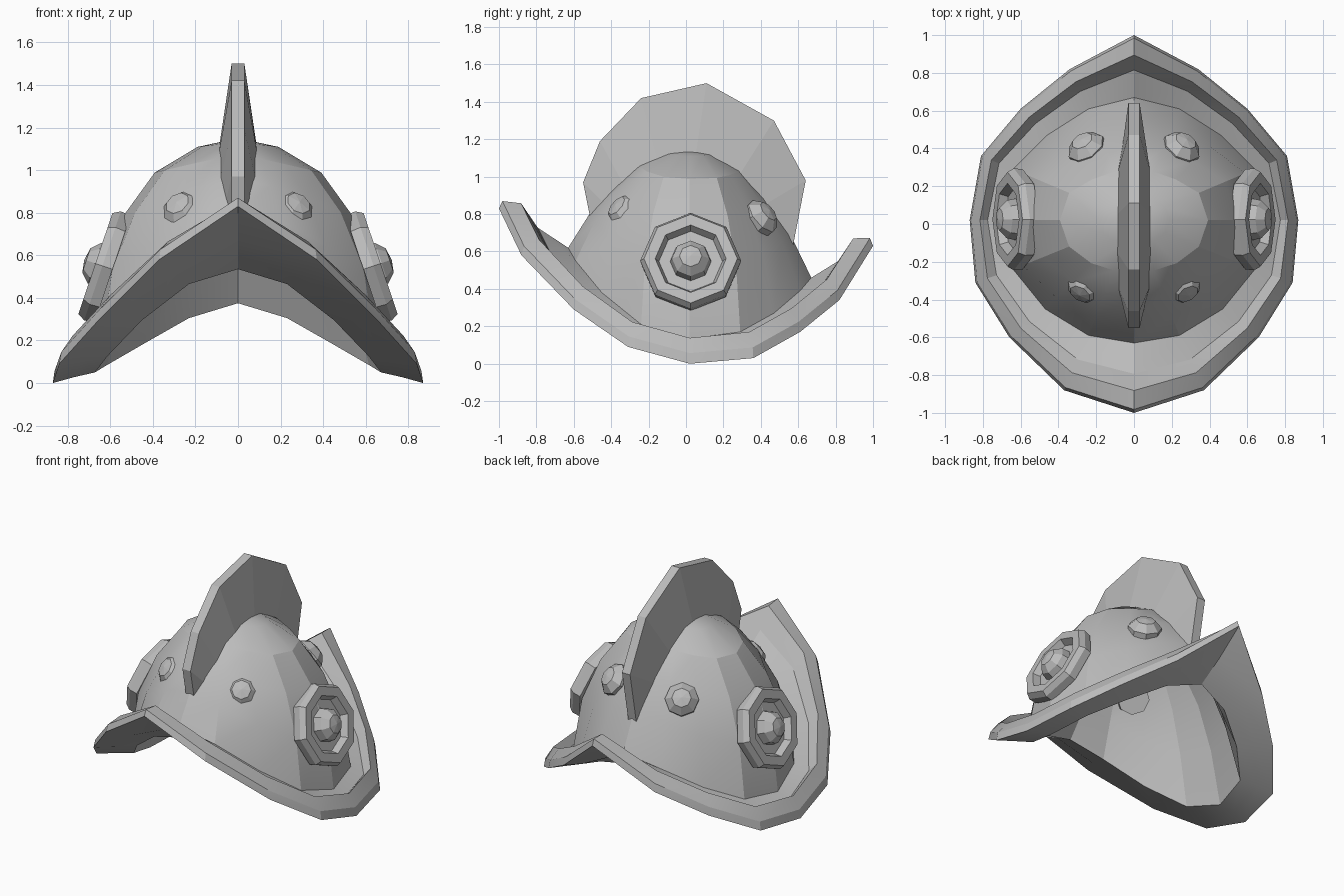
import bpy, bmesh, math
from mathutils import Vector

cube = bpy.data.objects.get("Cube")
if cube:
    bpy.data.objects.remove(cube, do_unlink=True)

steel = bpy.data.materials.new("grey_steel")
steel.use_nodes = True
colour = (0.5, 0.5, 0.5, 1)
steel.diffuse_color = colour
steel.node_tree.nodes["Principled BSDF"].inputs["Base Color"].default_value = colour


def finish(name, bm, smooth=None):
    bmesh.ops.recalc_face_normals(bm, faces=bm.faces)
    mesh = bpy.data.meshes.new(name)
    bm.to_mesh(mesh)
    bm.free()
    mesh.materials.append(steel)
    obj = bpy.data.objects.new(name, mesh)
    bpy.context.collection.objects.link(obj)
    if smooth:
        bpy.ops.object.select_all(action='DESELECT')
        obj.select_set(True)
        bpy.context.view_layer.objects.active = obj
        bpy.ops.object.shade_smooth_by_angle(angle=math.radians(smooth))
    return obj


def bridge(bm, loops, closed=False):
    """Join equal-length vertex loops with quads; a one-vertex loop becomes a fan."""
    pairs = list(zip(loops, loops[1:] + loops[:1])) if closed else list(zip(loops, loops[1:]))
    for a, b in pairs:
        n = max(len(a), len(b))
        for i in range(n):
            j = (i + 1) % n
            corners = [a[i % len(a)], a[j % len(a)], b[j % len(b)], b[i % len(b)]]
            bm.faces.new(list(dict.fromkeys(corners)))


# Half outlines from the front tip round to the back tip: brim edge and crown base
edge = [Vector(p) for p in (
    (0, -1, .83), (.37, -.88, .58), (.66, -.60, .29), (.84, -.31, .09), (.87, .02, 0),
    (.81, .36, .03), (.60, .61, .17), (.34, .82, .34), (0, 1, .63))]
base = [Vector(p) for p in (
    (0, -.63, .62), (.24, -.59, .55), (.47, -.45, .38), (.64, -.24, .21), (.70, .02, .135),
    (.64, .29, .17), (.46, .47, .27), (.24, .61, .39), (0, .67, .46))]


def brim_ring(a, lift):
    return [e.lerp(b, a) + Vector((0, 0, lift)) for e, b in zip(edge, base)]


def crown_ring(level, s_ends, s_sides, thick=0.0):
    """Ring of the crown; its sides bulge more than its front and back."""
    ring = []
    for p in base:
        w = (p.x / .70) ** 2
        s = (s_ends + (s_sides - s_ends) * w) * (1 - thick)
        z = p.z + (1.15 - p.z) * level - thick
        ring.append(Vector((p.x * s, .02 + (p.y - .02) * s, z)))
    return ring


# Helmet shell: rolled rim, brim, crown, then the hollow inside
crown = ((.35, .82, .94), (.63, .62, .78), (.84, .42, .56), (.96, .19, .27))
rings = [crown_ring(*c, thick=.09) for c in reversed(crown)]
rings += [[p * .96 - Vector((0, 0, .085 - p.z * .04)) for p in base]]
rings += [brim_ring(.57, -.05), brim_ring(0, 0), brim_ring(.05, .05),
          brim_ring(.32, .095), brim_ring(.56, .015), base]
rings += [crown_ring(*c) for c in crown]

bm = bmesh.new()
loops = [[bm.verts.new((0, .02, 1.05))]]
for half in rings:
    full = half + [Vector((-p.x, p.y, p.z)) for p in half[-2:0:-1]]
    loops.append([bm.verts.new(p) for p in full])
loops.append([bm.verts.new((0, .02, 1.15))])
bridge(bm, loops)
finish("helmet_shell", bm, 20)

# Crest fin: thin outer edge, wider root sunk into the crown
outer = ((-.50, .72), (-.55, .97), (-.46, 1.19), (-.24, 1.42),
         (.11, 1.5), (.47, 1.3), (.64, .98), (.57, .62))
root = ((-.48, .70), (-.42, .84), (-.33, .95), (-.15, 1.08),
        (.05, 1.10), (.28, 1.0), (.42, .85), (.55, .60))
widths = (.035, .06, .085, .09, .09, .085, .06, .035)
bm = bmesh.new()
sections = [[bm.verts.new(c) for c in ((.03, o[0], o[1]), (-.03, o[0], o[1]),
                                       (-w, r[0], r[1]), (w, r[0], r[1]))]
            for o, r, w in zip(outer, root, widths)]
bridge(bm, sections)
bm.faces.new(sections[0])
bm.faces.new(sections[-1])
finish("crest_fin", bm)


def turned(name, centre, normal, profile, sides=8):
    """Faceted turned part whose axis points along normal."""
    n = Vector(normal).normalized()
    side = Vector((0, 0, 1)).cross(n).normalized()
    up = n.cross(side)
    bm = bmesh.new()
    parts = []
    for r, h in profile:
        if r == 0:
            parts.append([bm.verts.new(Vector(centre) + n * h)])
            continue
        turns = [2 * math.pi * i / sides for i in range(sides)]
        parts.append([bm.verts.new(Vector(centre) + n * h
                                   + (up * math.cos(t) + side * math.sin(t)) * r)
                      for t in turns])
    bridge(bm, parts)
    bm.faces.new(parts[0])
    finish(name, bm)


# Studs and side medallions, one of each per side
stud = ((.10, -.08), (.105, .015), (.06, .06), (0, .07))
medallion = ((.265, -.08), (.27, -.03), (.25, .005), (.19, .005), (.17, -.04),
             (.11, -.04), (.10, .01), (.06, .05), (0, .06))
for label, s in (("left", 1), ("right", -1)):
    turned("front_stud_" + label, (s * .26, -.33, .81), (s * .4, -.65, .55), stud)
    turned("back_stud_" + label, (s * .25, .40, .78), (s * .4, .65, .55), stud)
    turned("medallion_" + label, (s * .665, .025, .56), (s * .95, 0, .32), medallion)
